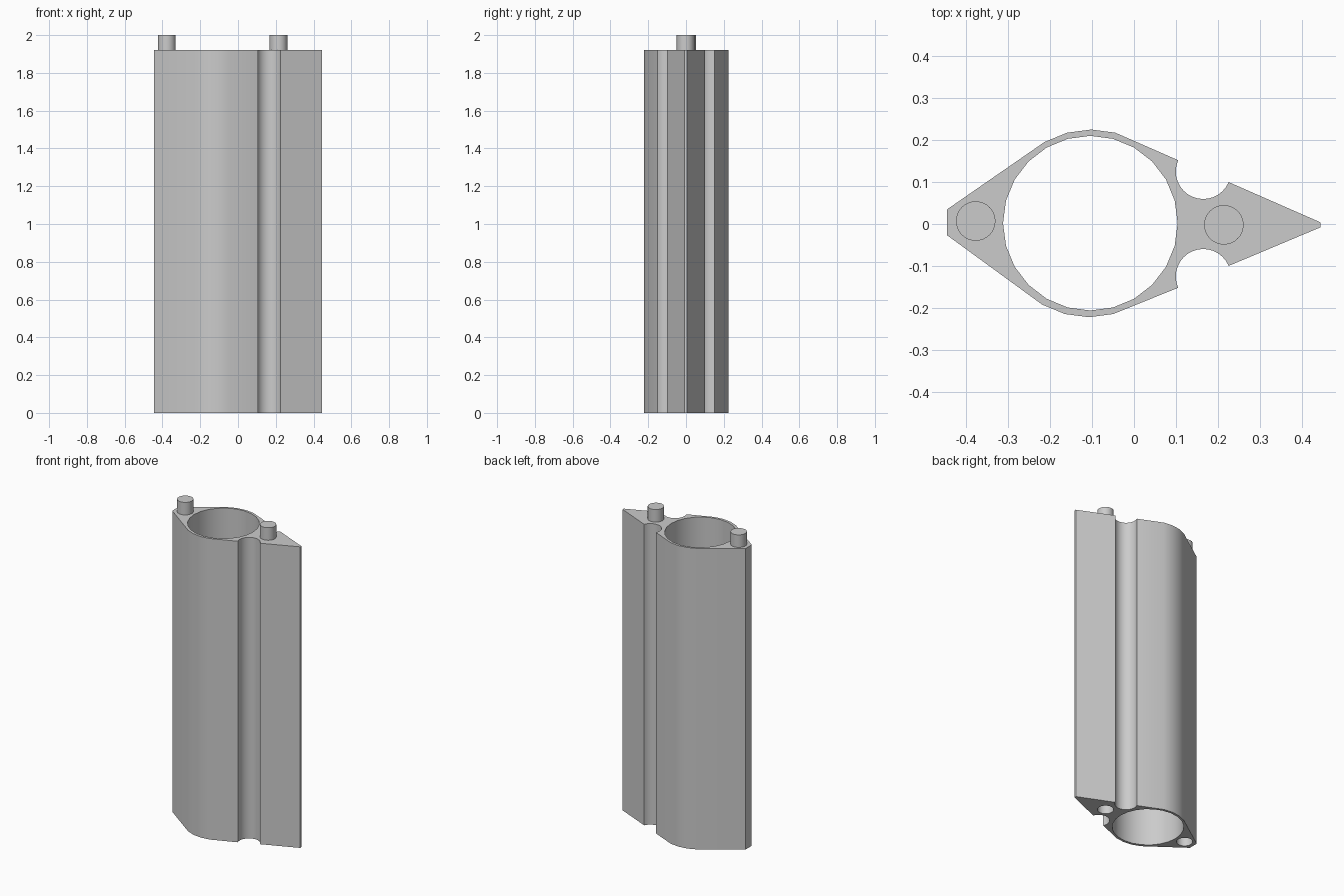
import bpy, bmesh
from math import cos, sin, pi, radians, atan2

cube = bpy.data.objects.get("Cube")
if cube:
    bpy.data.objects.remove(cube, do_unlink=True)

TOP = 1.92
PEGS = {"left_end": (-0.377, 0.007), "right_end": (0.214, -0.002)}
PEG_R = 0.047

grey = bpy.data.materials.new("plain_grey")
grey.use_nodes = True
grey.diffuse_color = (0.6, 0.6, 0.6, 1)
grey.node_tree.nodes["Principled BSDF"].inputs["Base Color"].default_value = (0.6, 0.6, 0.6, 1)


def arc(cx, cy, r, a0, a1, n):
    """Points along an arc, both ends included."""
    return [(cx + r * cos(a0 + (a1 - a0) * i / n),
             cy + r * sin(a0 + (a1 - a0) * i / n)) for i in range(n + 1)]


def circle(cx, cy, r, n):
    return arc(cx, cy, r, 0, 2 * pi, n)[:-1]


def prism(name, outline, z0, z1):
    """Closed solid made by raising a flat outline."""
    bm = bmesh.new()
    base = bm.faces.new([bm.verts.new((x, y, z0)) for x, y in outline])
    raised = bmesh.ops.extrude_face_region(bm, geom=[base])["geom"]
    for v in raised:
        if isinstance(v, bmesh.types.BMVert):
            v.co.z = z1
    bmesh.ops.recalc_face_normals(bm, faces=bm.faces)
    mesh = bpy.data.meshes.new(name)
    bm.to_mesh(mesh)
    bm.free()
    mesh.materials.append(grey)
    obj = bpy.data.objects.new(name, mesh)
    bpy.context.collection.objects.link(obj)
    return obj


def activate(obj):
    bpy.ops.object.select_all(action='DESELECT')
    obj.select_set(True)
    bpy.context.view_layer.objects.active = obj


def smooth(obj):
    activate(obj)
    bpy.ops.object.shade_smooth_by_angle(angle=radians(30))


# Outline, counter-clockwise: tip, back groove, barrel, blunt end, barrel, front groove
a_out = atan2(-0.025, 0.06)
a_in = atan2(0.027, -0.06) - 2 * pi
groove = arc(0.165, 0.125, 0.0655, a_out, a_in, 16)
outline = [(0.444, -0.008), (0.444, 0.004)] + groove
outline += arc(-0.102, 0.002, 0.223, radians(75), radians(120), 3)
outline += [(-0.445, 0.035), (-0.445, -0.027)]
outline += arc(-0.107, 0.001, 0.223, radians(240), radians(285), 3)
outline += [(x, -y) for x, y in reversed(groove)]
body = prism("tube_body", outline, 0, TOP)

# Through bore and bottom sockets
cutters = [prism("bore_cutter", circle(-0.104, 0.002, 0.208, 24), -0.1, TOP + 0.1)]
for end, (x, y) in PEGS.items():
    cutters.append(prism(end + "_socket_cutter", circle(x, y, PEG_R, 32), -0.1, 0.085))
for cutter in cutters:
    cutter.hide_render = True
    activate(body)
    cut = body.modifiers.new("cut", 'BOOLEAN')
    cut.operation = 'DIFFERENCE'
    cut.solver = 'EXACT'
    cut.object = cutter
    bpy.ops.object.modifier_apply(modifier=cut.name)
    bpy.data.objects.remove(cutter, do_unlink=True)
smooth(body)

# Locating pegs on the top face
for end, (x, y) in PEGS.items():
    smooth(prism(end + "_peg", circle(x, y, PEG_R, 32), TOP, 2.0))
